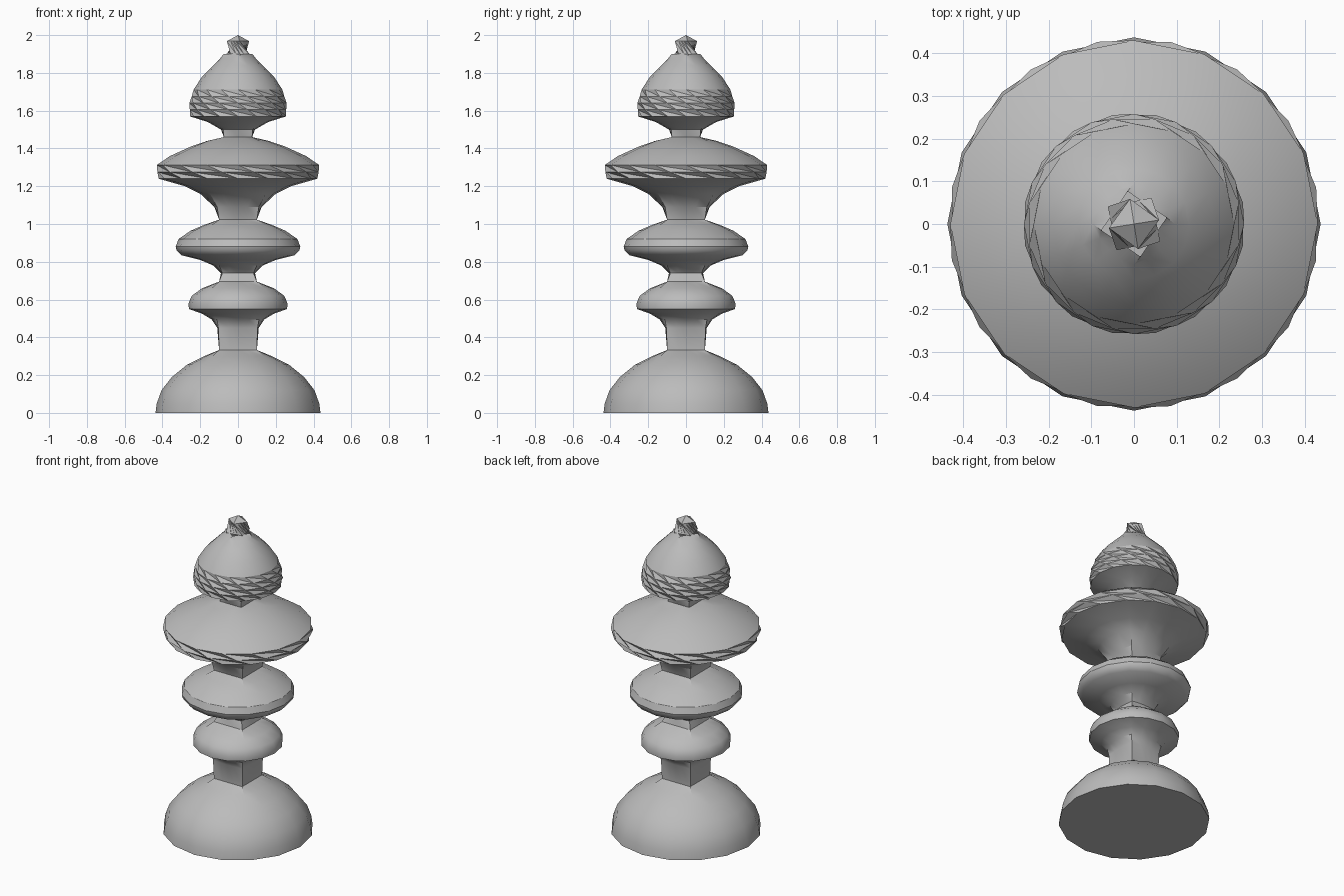
import bpy
import bmesh
from math import cos, sin, pi, radians

cube = bpy.data.objects.get("Cube")
if cube:
    bpy.data.objects.remove(cube, do_unlink=True)

SIDES = 16
STEP = 2 * pi / SIDES

grey = bpy.data.materials.new("plain_grey")
grey.use_nodes = True
colour = (0.5, 0.5, 0.5, 1)
grey.diffuse_color = colour
grey.node_tree.nodes["Principled BSDF"].inputs["Base Color"].default_value = colour


def ring_points(bm, half, z, square, turn):
    """Ring blended between a circle (square=0) and a square (square=1)."""
    verts = []
    for i in range(SIDES):
        a = i * STEP
        edge = 1 / max(abs(cos(a)), abs(sin(a)))
        r = half * (1 + square * (edge - 1))
        verts.append(bm.verts.new((r * cos(a + turn), r * sin(a + turn), z)))
    return verts


def turned_part(name, profile, floor=False, tip=None):
    """Profile rows: half width, height, squareness, turn in steps."""
    bm = bmesh.new()
    rings = [ring_points(bm, h, z, s, t * STEP) for h, z, s, t in profile]
    if floor:
        bm.faces.new(rings[0][::-1])
    for low, high in zip(rings, rings[1:]):
        for i in range(SIDES):
            j = (i + 1) % SIDES
            # Slanting diagonals make the folded rope-like bands
            bm.faces.new((low[i], low[j], high[i]))
            bm.faces.new((low[j], high[j], high[i]))
    if tip:
        top = bm.verts.new((0, 0, tip))
        for i in range(SIDES):
            bm.faces.new((rings[-1][i], rings[-1][(i + 1) % SIDES], top))
    mesh = bpy.data.meshes.new(name)
    bm.to_mesh(mesh)
    bm.free()
    mesh.materials.append(grey)
    obj = bpy.data.objects.new(name, mesh)
    bpy.context.collection.objects.link(obj)
    bpy.ops.object.select_all(action="DESELECT")
    obj.select_set(True)
    bpy.context.view_layer.objects.active = obj
    bpy.ops.object.shade_smooth_by_angle(angle=radians(32))
    return obj


# Domed foot
turned_part("base", [
    (.437, 0, 0, 0), (.43, .05, 0, 0), (.405, .12, 0, 0), (.35, .19, 0, 0),
    (.27, .255, 0, 0), (.18, .3, .15, 0), (.1, .333, 1, 0)], floor=True)

# Lowest disc with its square stem
turned_part("lower_disc", [
    (.1, .333, 1, 0), (.11, .45, .8, 0), (.14, .495, .3, 0), (.19, .525, 0, 0),
    (.26, .55, 0, 0), (.262, .58, 0, 0), (.245, .62, 0, 0),
    (.19, .66, .1, 0), (.1, .695, 1, 0)])

# Middle disc
turned_part("middle_disc", [
    (.1, .695, 1, 0), (.09, .74, .7, 0), (.13, .78, .2, 0), (.2, .81, 0, 0),
    (.3, .835, 0, 0), (.325, .86, 0, 0), (.33, .88, 0, 0), (.315, .92, 0, 0),
    (.25, .965, 0, 0), (.18, .995, .2, 0), (.1, 1.023, 1, 0)])

# Widest disc with a folded rim
turned_part("upper_disc", [
    (.1, 1.023, 1, 0), (.125, 1.09, .6, 0), (.2, 1.16, .1, 0),
    (.28, 1.2, 0, 0), (.42, 1.24, 0, 0), (.435, 1.275, 0, -.5),
    (.43, 1.312, 0, -1), (.36, 1.36, 0, -1), (.25, 1.41, 0, -1),
    (.16, 1.44, .2, -1), (.075, 1.46, 1, 0)])

# Bell-shaped top with four folded bands
turned_part("bell", [
    (.075, 1.46, 1, 0), (.09, 1.5, .5, 0), (.16, 1.54, .1, 0),
    (.255, 1.57, 0, 0), (.26, 1.605, 0, -.5), (.258, 1.64, 0, -1),
    (.25, 1.675, 0, -1.5), (.235, 1.712, 0, -2), (.19, 1.78, 0, -2),
    (.13, 1.84, 0, -2), (.085, 1.875, .3, -2), (.055, 1.9, 1, -1.5)])

# Small twisted knob with a pointed cap
turned_part("knob", [
    (.052, 1.9, 1, .5), (.042, 1.968, 1, -1.6)], tip=2.0)
